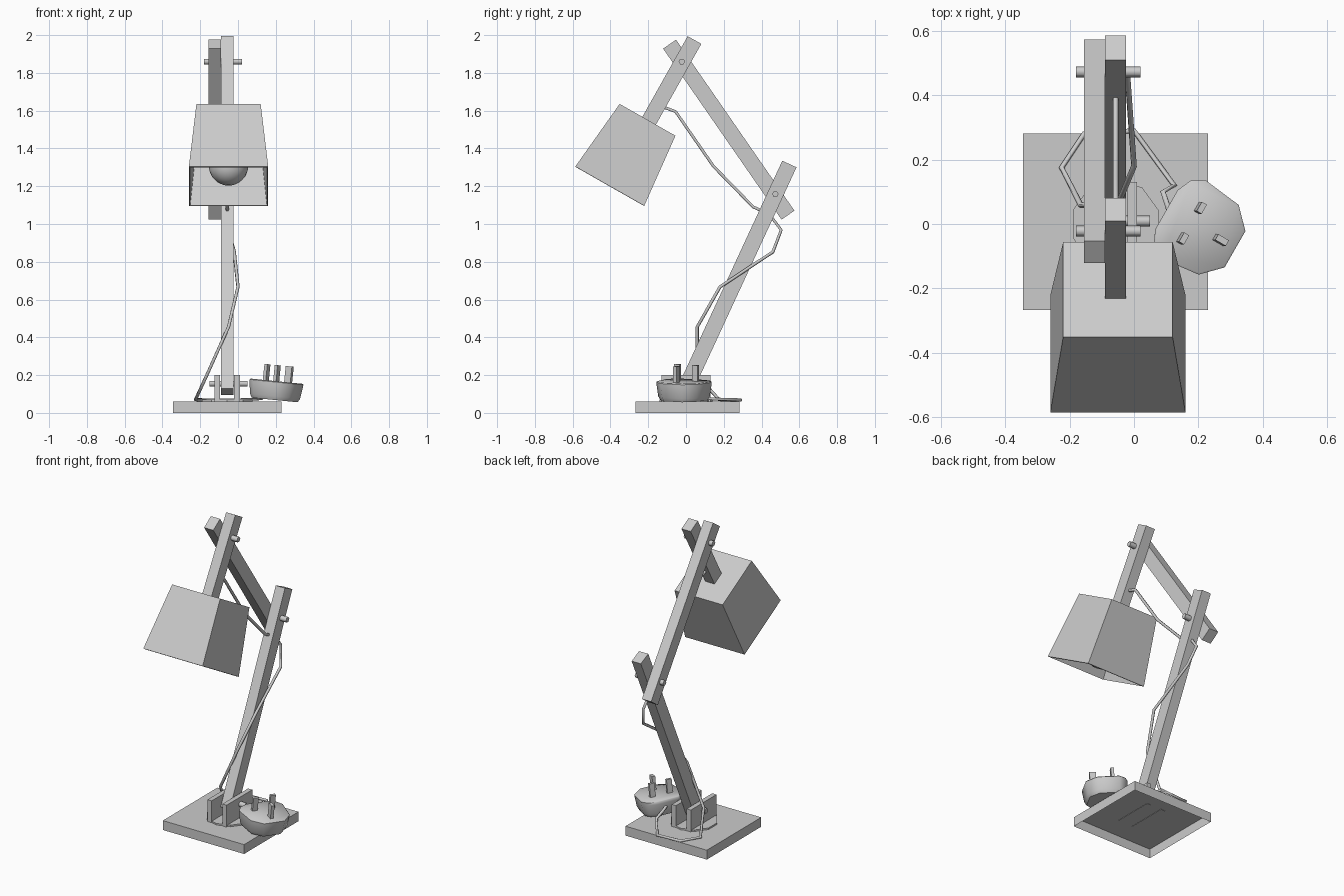
import bpy, bmesh, math
from mathutils import Matrix, Vector

if "Cube" in bpy.data.objects:
    bpy.data.objects.remove(bpy.data.objects["Cube"])

grey = bpy.data.materials.new("light_grey")
grey.use_nodes = True
grey.diffuse_color = (0.6, 0.6, 0.6, 1)
grey.node_tree.nodes["Principled BSDF"].inputs["Base Color"].default_value = (0.6, 0.6, 0.6, 1)


def add(name, bm, matrix=Matrix(), smooth=0):
    """Turn a bmesh into an object, smooth below the given angle in degrees."""
    bmesh.ops.recalc_face_normals(bm, faces=bm.faces)
    mesh = bpy.data.meshes.new(name)
    bm.to_mesh(mesh)
    bm.free()
    mesh.transform(matrix)
    mesh.materials.append(grey)
    if smooth:
        mesh.shade_smooth()
        mesh.set_sharp_from_angle(angle=math.radians(smooth))
    obj = bpy.data.objects.new(name, mesh)
    bpy.context.collection.objects.link(obj)
    return obj


def box_mesh(size, centre=(0, 0, 0)):
    bm = bmesh.new()
    bmesh.ops.create_cube(bm, size=1, matrix=Matrix.Translation(centre) @ Matrix.Diagonal((*size, 1)))
    return bm


def cone_mesh(sides, r1, r2, depth, matrix=Matrix()):
    bm = bmesh.new()
    bmesh.ops.create_cone(bm, cap_ends=True, segments=sides, radius1=r1, radius2=r2,
                          depth=depth, matrix=matrix)
    return bm


def frame(origin, axis):
    """Matrix at origin whose local z follows axis and local x stays world x."""
    x, d = Vector((1, 0, 0)), Vector(axis).normalized()
    m = Matrix((x, d.cross(x), d)).transposed().to_4x4()
    return Matrix.Translation(origin) @ m


def beam(name, x, start, end):
    a, b = Vector((x, *start)), Vector((x, *end))
    return add(name, box_mesh((0.065, 0.083, (b - a).length)), frame((a + b) / 2, b - a))


# Base: hollow underneath, with a turntable and two brackets
base = box_mesh((0.575, 0.55, 0.06), (-0.057, 0.007, 0.03))
bmesh.ops.delete(base, geom=[f for f in base.faces if f.calc_center_median().z < 0.01], context="FACES")
add("base", base)
add("turntable", cone_mesh(10, 0.14, 0.14, 0.01, Matrix.Translation((-0.057, 0, 0.065))))
for side, x in (("right", -0.11), ("left", -0.005)):
    add(side + "_bracket", box_mesh((0.03, 0.26, 0.142), (x, 0, 0.129)))

# Arms
beam("lower_arm", -0.0575, (-0.01, 0.113), (0.5475, 1.3175))
beam("middle_arm", -0.1225, (0.54, 1.047), (-0.087, 1.952))
beam("head_arm", -0.0575, (-0.25, 1.449), (0.045, 1.974))

# Joint pins
for name, x, y, z in (("base_pin", -0.05, 0.009, 0.155),
                      ("elbow_pin", -0.08, 0.473, 1.158),
                      ("head_pin", -0.08, -0.022, 1.86)):
    turn = Matrix.Translation((x, y, z)) @ Matrix.Rotation(math.pi / 2, 4, "Y")
    add(name, cone_mesh(6, 0.017, 0.017, 0.2, turn), smooth=65)

# Shade: square, open at the wide end
top, down = Vector((-0.05, -0.2035, 1.5515)), Vector((0, -0.495, -0.869))
turn = Matrix.Translation((0, 0, 0.202)) @ Matrix.Rotation(math.pi / 4, 4, "Z")
shade = cone_mesh(4, 0.17 * math.sqrt(2), 0.21 * math.sqrt(2), 0.404, turn)
bmesh.ops.delete(shade, geom=[f for f in shade.faces if f.calc_center_median().z > 0.39], context="FACES")
shell = add("shade", shade, frame(top, down)).modifiers.new("thickness", "SOLIDIFY")
shell.thickness = 0.01

# Bulb and socket
bulb = bmesh.new()
bmesh.ops.create_uvsphere(bulb, u_segments=20, v_segments=12, radius=0.105)
add("bulb", bulb, frame(top + down * 0.28, down), smooth=60)
add("socket", cone_mesh(12, 0.045, 0.045, 0.2), frame(top + down * 0.11, down), smooth=60)

# Plug: stacked outline rings, lying prongs up
half = [(0.127, 0.065), (0.068, 0.125), (-0.06, 0.14), (-0.1, 0.115), (-0.12, 0.07)]
outline = half + [(a, -b) for a, b in reversed(half)]
levels = [(-0.05, 0.85), (-0.03, 0.93), (0.03, 0.99), (0.045, 1), (0.05, 0.96)]
plug = bmesh.new()
rings = [[plug.verts.new((a * s, b * s, z)) for a, b in outline] for z, s in levels]
for low, high in zip(rings, rings[1:]):
    for i in range(len(outline)):
        plug.faces.new((low[i - 1], low[i], high[i], high[i - 1]))
plug.faces.new(rings[0])
plug.faces.new(rings[-1])
place = (Matrix.Translation((0.2, -0.015, 0.118)) @ Matrix.Rotation(0.1, 4, "Y")
         @ Matrix.Rotation(math.radians(-30), 4, "Z"))
add("plug_body", plug, place, smooth=50)
for name, a, b, w, d in (("earth_prong", 0.07, 0, 0.038, 0.02),
                         ("left_prong", -0.035, 0.055, 0.018, 0.033),
                         ("right_prong", -0.035, -0.055, 0.018, 0.033)):
    add(name, box_mesh((w, d, 0.09), (a, b, 0.09)), place)

# Cable: from the head arm, through the lower arm, round the base to the plug
path = [(-0.057, -0.15, 1.63), (-0.057, -0.055, 1.595), (-0.057, 0.145, 1.306),
        (-0.057, 0.356, 1.09), (-0.057, 0.44, 1.053), (-0.05, 0.504, 0.968),
        (-0.02, 0.46, 0.852), (0, 0.18, 0.667), (-0.05, 0.06, 0.456),
        (-0.165, 0.058, 0.2), (-0.225, 0.175, 0.07), (-0.155, 0.28, 0.068),
        (0, 0.29, 0.068), (0.125, 0.12, 0.075), (0.09, 0.1, 0.13), (0.11, 0.04, 0.13)]
curve = bpy.data.curves.new("cable", "CURVE")
curve.dimensions = "3D"
curve.bevel_depth = 0.009
curve.bevel_resolution = 1
curve.use_fill_caps = True
spline = curve.splines.new("POLY")
spline.points.add(len(path) - 1)
for point, co in zip(spline.points, path):
    point.co = (*co, 1)
curve.materials.append(grey)
bpy.context.collection.objects.link(bpy.data.objects.new("cable", curve))
